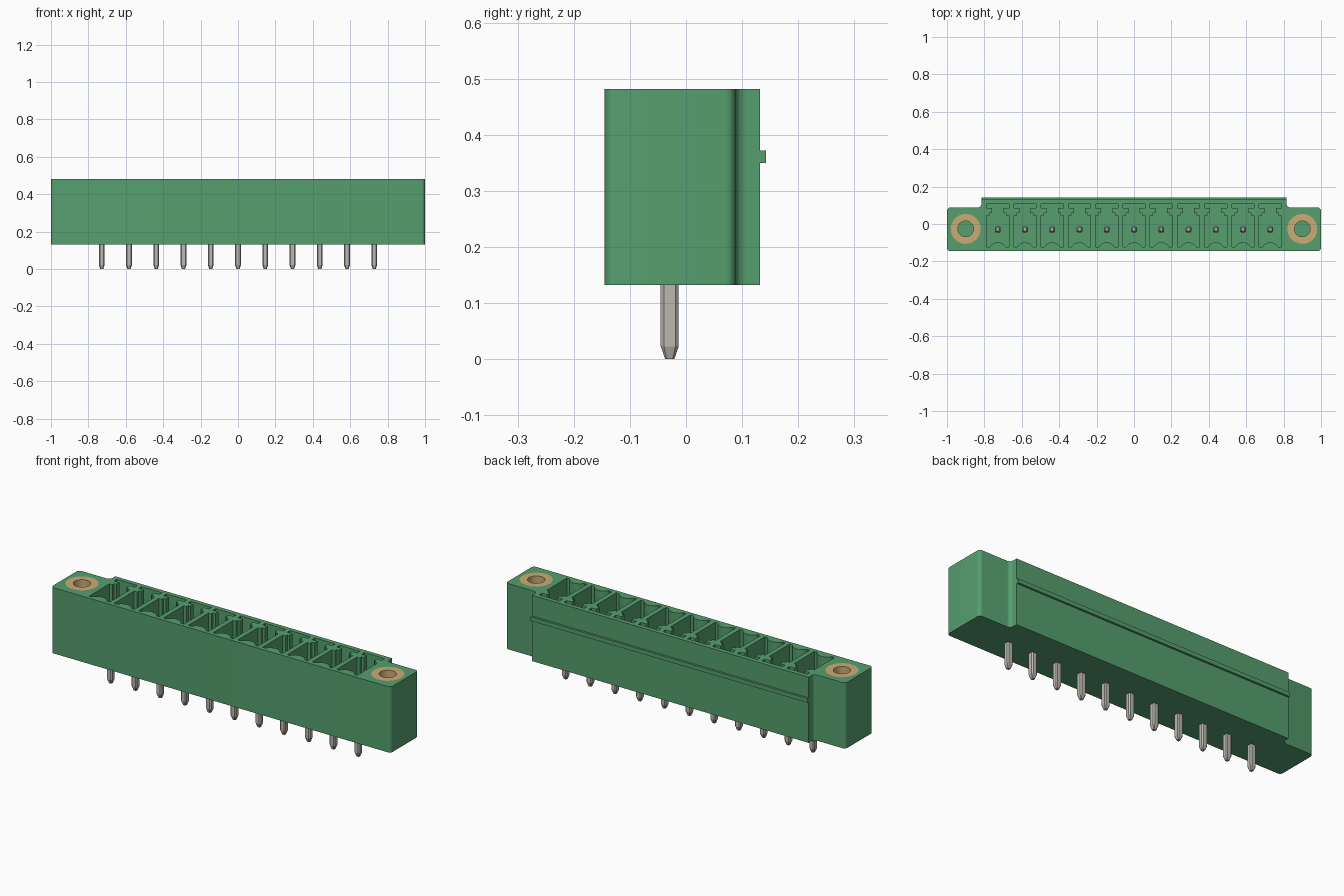
import bpy, bmesh, math

cube = bpy.data.objects.get("Cube")
if cube:
    bpy.data.objects.remove(cube, do_unlink=True)

BOTTOM, TOP = 0.132, 0.482
PITCH, COUNT = 0.1457, 11
PIN_Y = -0.029
SCREW_X, SCREW_Y = 0.9, -0.026


def material(name, rgb, rough=0.5):
    m = bpy.data.materials.new(name)
    m.use_nodes = True
    m.diffuse_color = (*rgb, 1)
    bsdf = m.node_tree.nodes["Principled BSDF"]
    bsdf.inputs["Base Color"].default_value = (*rgb, 1)
    bsdf.inputs["Roughness"].default_value = rough
    return m


GREEN = material("green plastic", (0.092, 0.345, 0.158))
GREY = material("pin metal", (0.50, 0.48, 0.43))
BRASS = material("brass", (0.60, 0.41, 0.18))


def arc(cx, cy, r, a0, a1, n=6):
    angles = [math.radians(a0 + (a1 - a0) * i / n) for i in range(n + 1)]
    return [(cx + r * math.cos(a), cy + r * math.sin(a)) for a in angles]


def mirrored(half):
    """Close a right-hand half outline with its mirror image."""
    return half + [(-x, y) for x, y in reversed(half) if x > 1e-5]


def loft(bm, rings):
    """Join stacked (outline, z) rings into a capped solid."""
    loops = [[bm.verts.new((x, y, z)) for x, y in pts] for pts, z in rings]
    for a, b in zip(loops, loops[1:]):
        for i in range(len(a)):
            j = (i + 1) % len(a)
            bm.faces.new((a[i], a[j], b[j], b[i]))
    bm.faces.new(loops[0][::-1])
    bm.faces.new(loops[-1])


def finish(bm, name, mat):
    bmesh.ops.recalc_face_normals(bm, faces=bm.faces)
    mesh = bpy.data.meshes.new(name)
    bm.to_mesh(mesh)
    bm.free()
    mesh.materials.append(mat)
    ob = bpy.data.objects.new(name, mesh)
    bpy.context.collection.objects.link(ob)
    return ob


def activate(ob):
    bpy.ops.object.select_all(action='DESELECT')
    ob.select_set(True)
    bpy.context.view_layer.objects.active = ob


def shift(pts, dx, dy=0):
    return [(x + dx, y + dy) for x, y in pts]


pin_xs = [(i - (COUNT - 1) / 2) * PITCH for i in range(COUNT)]

# Housing: long block with rounded mounting ears at both ends
r, back = 0.018, 0.088
outline = mirrored(
    arc(1 - r, -0.145 + r, r, -90, 0)
    + arc(1 - r, back - r, r, 0, 90)
    + arc(0.835, back + 0.02, 0.02, 270, 180)
    + [(0.815, 0.132)])
bm = bmesh.new()
loft(bm, [(outline, BOTTOM), (outline, TOP)])
housing = finish(bm, "housing", GREEN)

# Pocket cutters: keyed slot with a rounded front bump and two rear tabs
pocket = mirrored(
    arc(0, -0.1466, 0.0486, 90, 27.7, 7)[0:]
    + [(0.06, -0.124), (0.06, 0.045), (0.043, 0.045), (0.043, 0.06),
       (0.03, 0.06), (0.03, 0.085), (0.06, 0.085), (0.06, 0.108)])
bm = bmesh.new()
for x in pin_xs:
    pts = shift(pocket, x)
    loft(bm, [(pts, 0.2), (pts, TOP + 0.05)])

# Screw bore cutters
bore = arc(0, 0, 0.08, 0, 360, 40)[:-1]
for s in (-1, 1):
    pts = shift(bore, s * SCREW_X, SCREW_Y)
    loft(bm, [(pts, 0.22), (pts, TOP + 0.05)])
cutter = finish(bm, "cutter", GREEN)
cutter.hide_render = True

mod = housing.modifiers.new("pockets", 'BOOLEAN')
mod.operation = 'DIFFERENCE'
mod.solver = 'EXACT'
mod.object = cutter
activate(housing)
bpy.ops.object.modifier_apply(modifier=mod.name)
bpy.data.objects.remove(cutter, do_unlink=True)
bpy.ops.object.shade_smooth_by_angle(angle=math.radians(30))

# Latching rib along the back
rib = [(-0.815, 0.13), (0.815, 0.13), (0.815, 0.143), (-0.815, 0.143)]
bm = bmesh.new()
loft(bm, [(rib, 0.35), (rib, 0.372)])
finish(bm, "back_rib", GREEN)


# Contact pins: chamfered square bars, tapered at both ends
def bar(w):
    c = w * 0.64
    return [(w, -c), (w, c), (c, w), (-c, w), (-w, c), (-w, -c), (-c, -w), (c, -w)]


for i, x in enumerate(pin_xs):
    bm = bmesh.new()
    tip, body = shift(bar(0.008), x, PIN_Y), shift(bar(0.016), x, PIN_Y)
    loft(bm, [(tip, 0), (body, 0.023), (body, 0.40), (tip, 0.423)])
    finish(bm, f"pin_{i + 1}", GREY)

# Threaded inserts: brass tubes in the ears
for name, s in (("right_insert", -1), ("left_insert", 1)):
    bm = bmesh.new()
    loops = []
    for rad, z in ((0.08, 0.22), (0.08, TOP), (0.042, TOP), (0.042, 0.22)):
        pts = shift(arc(0, 0, rad, 0, 360, 40)[:-1], s * SCREW_X, SCREW_Y)
        loops.append([bm.verts.new((x, y, z)) for x, y in pts])
    for k in range(4):
        a, b = loops[k], loops[(k + 1) % 4]
        for i in range(40):
            j = (i + 1) % 40
            bm.faces.new((a[i], a[j], b[j], b[i]))
    activate(finish(bm, name, BRASS))
    bpy.ops.object.shade_smooth_by_angle(angle=math.radians(30))
